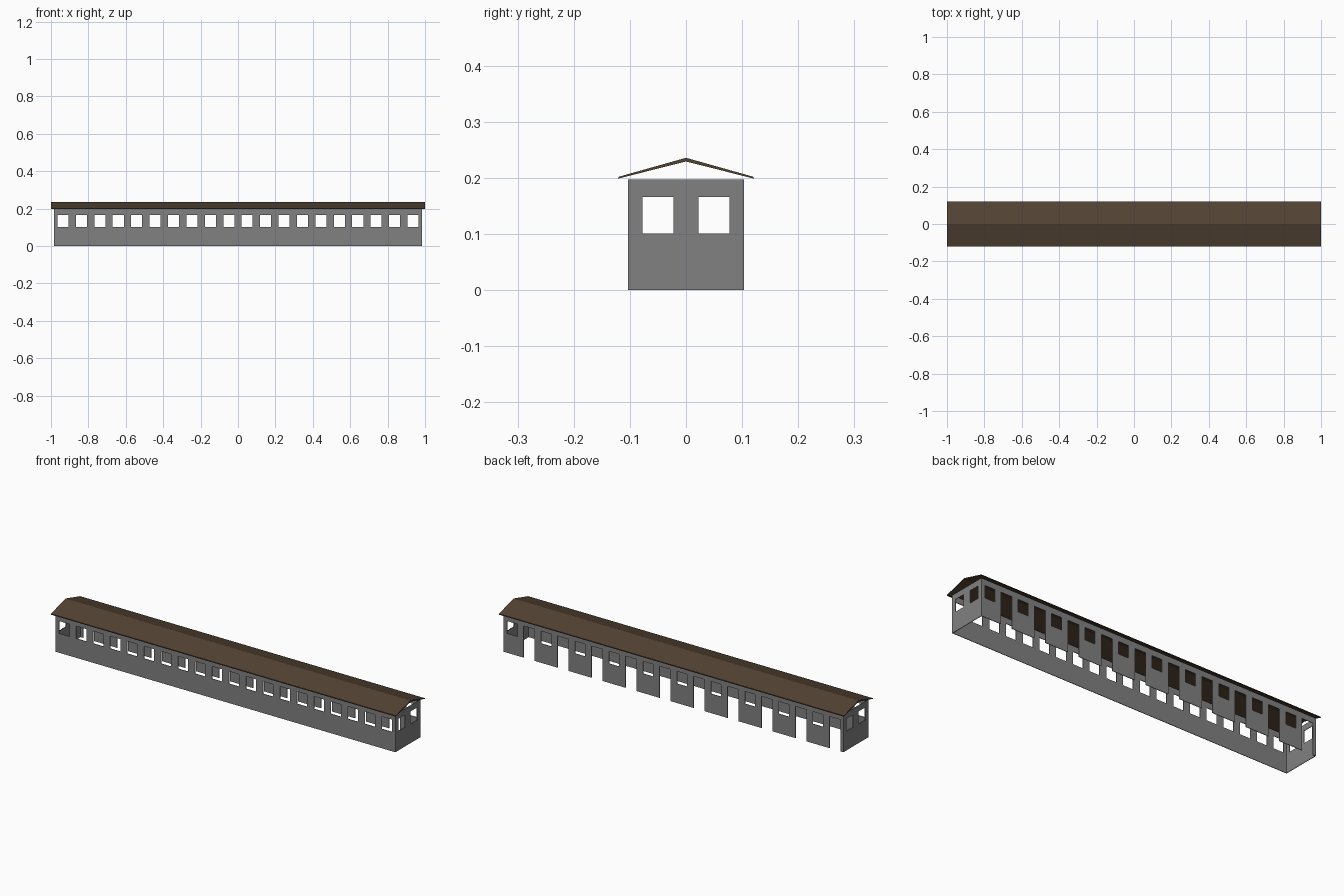
import bpy, bmesh

if "Cube" in bpy.data.objects:
    bpy.data.objects.remove(bpy.data.objects["Cube"])

L, W, H = 0.985, 0.103, 0.197      # half length, half width, wall height
SILL, HEAD = 0.101, 0.166          # window bottom and top
CELLS = 20
STEP = 2 * L / CELLS


def material(name, rgb):
    m = bpy.data.materials.new(name)
    m.diffuse_color = (*rgb, 1)
    m.use_nodes = True
    m.node_tree.nodes["Principled BSDF"].inputs["Base Color"].default_value = m.diffuse_color
    return m


grey = material("wall grey", (0.22, 0.22, 0.225))
brown = material("roof brown", (0.085, 0.055, 0.033))


def make_object(name, bm, mat):
    mesh = bpy.data.meshes.new(name)
    bm.to_mesh(mesh)
    bm.free()
    mesh.materials.append(mat)
    ob = bpy.data.objects.new(name, mesh)
    bpy.context.collection.objects.link(ob)
    return ob


def wall(name, half, openings, place):
    """Flat wall with rectangular openings (centre, width, bottom, top)."""
    holes = [(c - w / 2, c + w / 2, b, t) for c, w, b, t in openings]
    us = sorted({-half, half} | {h[i] for h in holes for i in (0, 1)})
    zs = sorted({0.0, H} | {h[i] for h in holes for i in (2, 3)})
    bm = bmesh.new()
    for u0, u1 in zip(us, us[1:]):
        for z0, z1 in zip(zs, zs[1:]):
            u, z = (u0 + u1) / 2, (z0 + z1) / 2
            if any(a < u < b and c < z < d for a, b, c, d in holes):
                continue
            corners = ((u0, z0), (u1, z0), (u1, z1), (u0, z1))
            bm.faces.new([bm.verts.new((*place(p), q)) for p, q in corners])
    bmesh.ops.remove_doubles(bm, verts=bm.verts, dist=1e-5)
    ob = make_object(name, bm, grey)
    mod = ob.modifiers.new("thickness", "SOLIDIFY")
    mod.thickness = 0.003
    mod.offset = -1


# Long walls: windows in front, windows alternating with doorways at the back
centres = [-L + STEP * (i + 0.5) for i in range(CELLS)]
front = [(c, 0.059, SILL, HEAD) for c in centres]
back = [(c, 0.064, 0.0, HEAD) if i % 2 else (c, 0.059, SILL, HEAD)
        for i, c in enumerate(centres)]
wall("front_wall", L, front, lambda u: (u, -W))
wall("back_wall", L, back, lambda u: (-u, W))

# End walls with two windows each
pair = [(s * 0.05, 0.055, SILL, HEAD) for s in (-1, 1)]
wall("right_end_wall", W, pair, lambda u: (L, u))
wall("left_end_wall", W, pair, lambda u: (-L, -u))

# Thin gabled roof with small eave lips, open under the gables
half = [(0.1205, 0.202), (0.1205, 0.197), (0.1185, 0.1995)]
profile = ([(0, 0.236)] + half + [(0, 0.2295)]
           + [(-y, z) for y, z in reversed(half)])
bm = bmesh.new()
ends = [[bm.verts.new((x, y, z)) for y, z in profile] for x in (-1, 1)]
n = len(profile)
for i in range(n):
    j = (i + 1) % n
    bm.faces.new((ends[0][i], ends[0][j], ends[1][j], ends[1][i]))
for e in ends:
    bm.faces.new(e[:5])              # right half of the section
    bm.faces.new(e[4:] + e[:1])      # left half of the section
bmesh.ops.recalc_face_normals(bm, faces=bm.faces)
make_object("roof", bm, brown)
